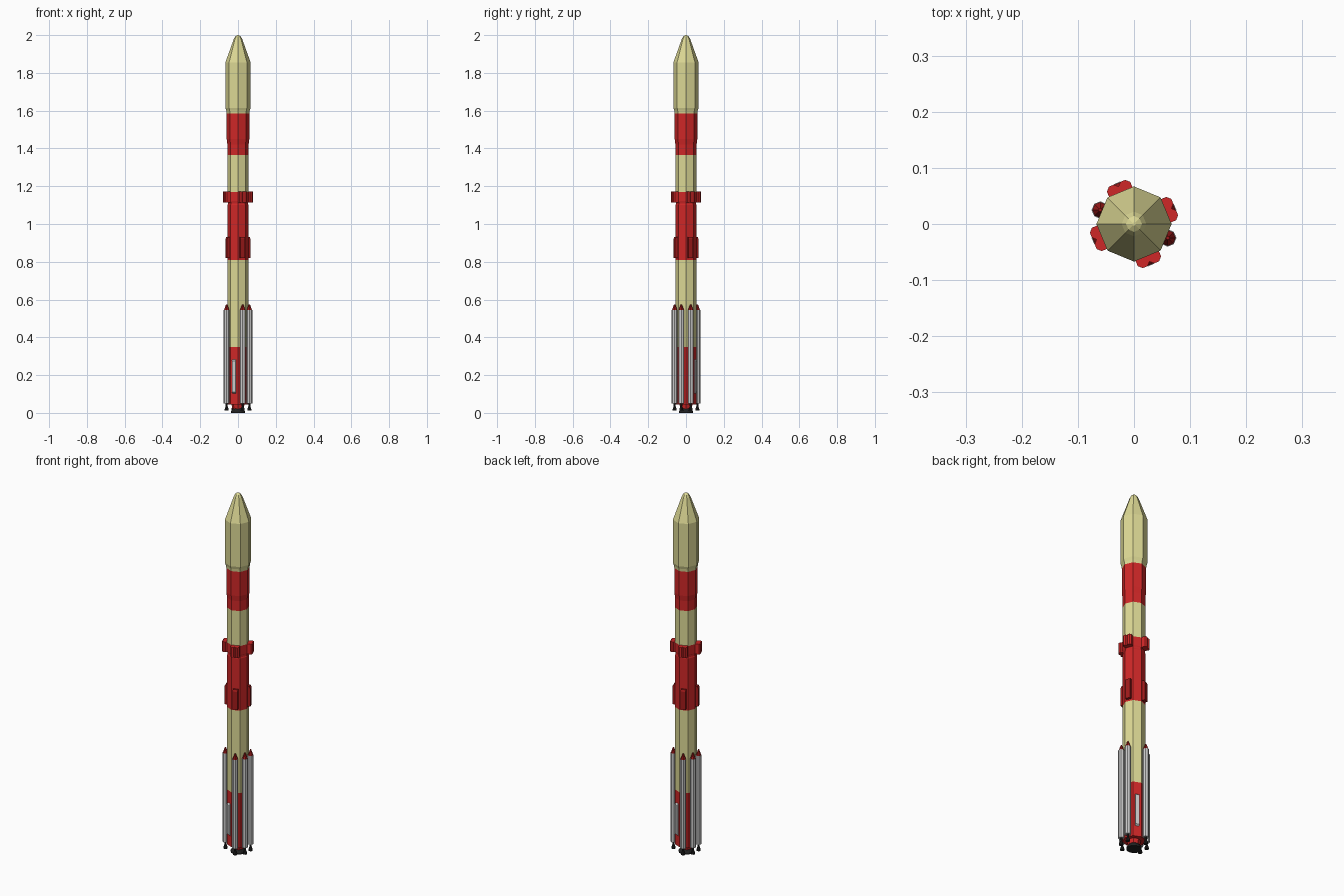
import bpy, bmesh, math
from math import cos, sin, radians

if "Cube" in bpy.data.objects:
    bpy.data.objects.remove(bpy.data.objects["Cube"])


def material(name, rgb):
    m = bpy.data.materials.new(name)
    m.diffuse_color = (*rgb, 1)
    m.use_nodes = True
    m.node_tree.nodes["Principled BSDF"].inputs["Base Color"].default_value = m.diffuse_color
    return m


CREAM = material("cream", (0.72, 0.69, 0.30))
RED = material("red", (0.62, 0.02, 0.02))
DARK_RED = material("dark_red", (0.35, 0.01, 0.01))
BLACK = material("black", (0.015, 0.015, 0.015))


def finish(name, bm, mat):
    bmesh.ops.recalc_face_normals(bm, faces=bm.faces)
    me = bpy.data.meshes.new(name)
    bm.to_mesh(me)
    bm.free()
    if mat:
        me.materials.append(mat)
    ob = bpy.data.objects.new(name, me)
    bpy.context.collection.objects.link(ob)
    return ob


def turned(name, profile, mat=None, at=(0, 0), sides=8, turn=0):
    """Faceted lathe: profile is a list of (radius, z), capped at both ends."""
    bm = bmesh.new()
    rings = []
    for r, z in profile:
        rings.append([bm.verts.new((at[0] + r * cos(turn + math.tau * i / sides),
                                    at[1] + r * sin(turn + math.tau * i / sides), z))
                      for i in range(sides)])
    for a, b in zip(rings, rings[1:]):
        for i in range(sides):
            j = (i + 1) % sides
            bm.faces.new((a[i], a[j], b[j], b[i]))
    bm.faces.new(rings[0][::-1])
    bm.faces.new(rings[-1])
    return finish(name, bm, mat)


def fin_block(name, section, angle, half_width, mat=None):
    """Radial (r, z) outline extruded sideways at the given angle round the body."""
    bm = bmesh.new()
    c, s = cos(angle), sin(angle)
    sides = [[bm.verts.new((r * c - t * s, r * s + t * c, z)) for r, z in section]
             for t in (-half_width, half_width)]
    n = len(section)
    for i in range(n):
        j = (i + 1) % n
        bm.faces.new((sides[0][i], sides[0][j], sides[1][j], sides[1][i]))
    bm.faces.new(sides[0])
    bm.faces.new(sides[1])
    return finish(name, bm, mat)


def polar(r, a, t=0):
    return (r * cos(a) - t * sin(a), r * sin(a) + t * cos(a))


# Main stack, bottom to top
R = 0.056
turned("first_stage_lower", [(R, 0.045), (R, 0.35)], RED)
turned("first_stage_upper", [(R, 0.35), (R, 0.81)], CREAM)
turned("interstage", [(R, 0.81), (R, 1.10), (R - 0.002, 1.105), (R - 0.002, 1.115),
                      (R, 1.12), (R, 1.17)], RED)
turned("second_stage", [(R, 1.17), (R, 1.365)], CREAM)
turned("third_stage", [(R, 1.365), (R, 1.42), (0.060, 1.45), (0.060, 1.585)], RED)
turned("fairing", [(0.060, 1.585), (0.062, 1.60), (0.067, 1.615), (0.067, 1.855),
                   (0.022, 1.98), (0.014, 1.993), (0.003, 2.0)], CREAM)

# Main engine
turned("engine_mount", [(0.028, 0.015), (0.034, 0.045)], RED)
turned("main_nozzle", [(0.038, 0.0), (0.038, 0.008), (0.026, 0.025)], BLACK, sides=12)

# Eight stations on the body faces: six boosters, two cable ducts
for k in range(8):
    a = radians(22.5 + 45 * k)
    if k in (1, 5):
        fin_block(f"cable_duct_{k}", [(0.048, 0.10), (0.060, 0.11), (0.060, 0.275),
                                      (0.048, 0.285)], a, 0.010)
        continue
    p = polar(0.065, a)
    turned(f"booster_{k}", [(0.0155, 0.05), (0.0155, 0.545)], None, p, turn=a + radians(22.5))
    turned(f"booster_nose_{k}", [(0.014, 0.545), (0.003, 0.575)], DARK_RED, p, turn=a + radians(22.5))
    turned(f"booster_nozzle_{k}", [(0.011, 0.012), (0.010, 0.022), (0.005, 0.035),
                                   (0.006, 0.05)], BLACK, p)

# Four stations of red pods on the interstage
for k in range(4):
    a = radians(22.5 + 90 * k)
    for side in (-1, 1):
        turned(f"upper_pod_{k}_{'left' if side < 0 else 'right'}",
               [(0.0125, 1.115), (0.0125, 1.172)], RED,
               polar(0.067, a, side * 0.011), turn=a + radians(22.5))
    fin_block(f"upper_pod_base_{k}", [(0.045, 1.115), (0.064, 1.115), (0.064, 1.172),
                                      (0.045, 1.172)], a, 0.021, RED)
    fin_block(f"lower_pod_{k}", [(0.045, 0.82), (0.067, 0.82), (0.067, 0.92),
                                 (0.062, 0.93), (0.045, 0.93)], a, 0.013, DARK_RED)
